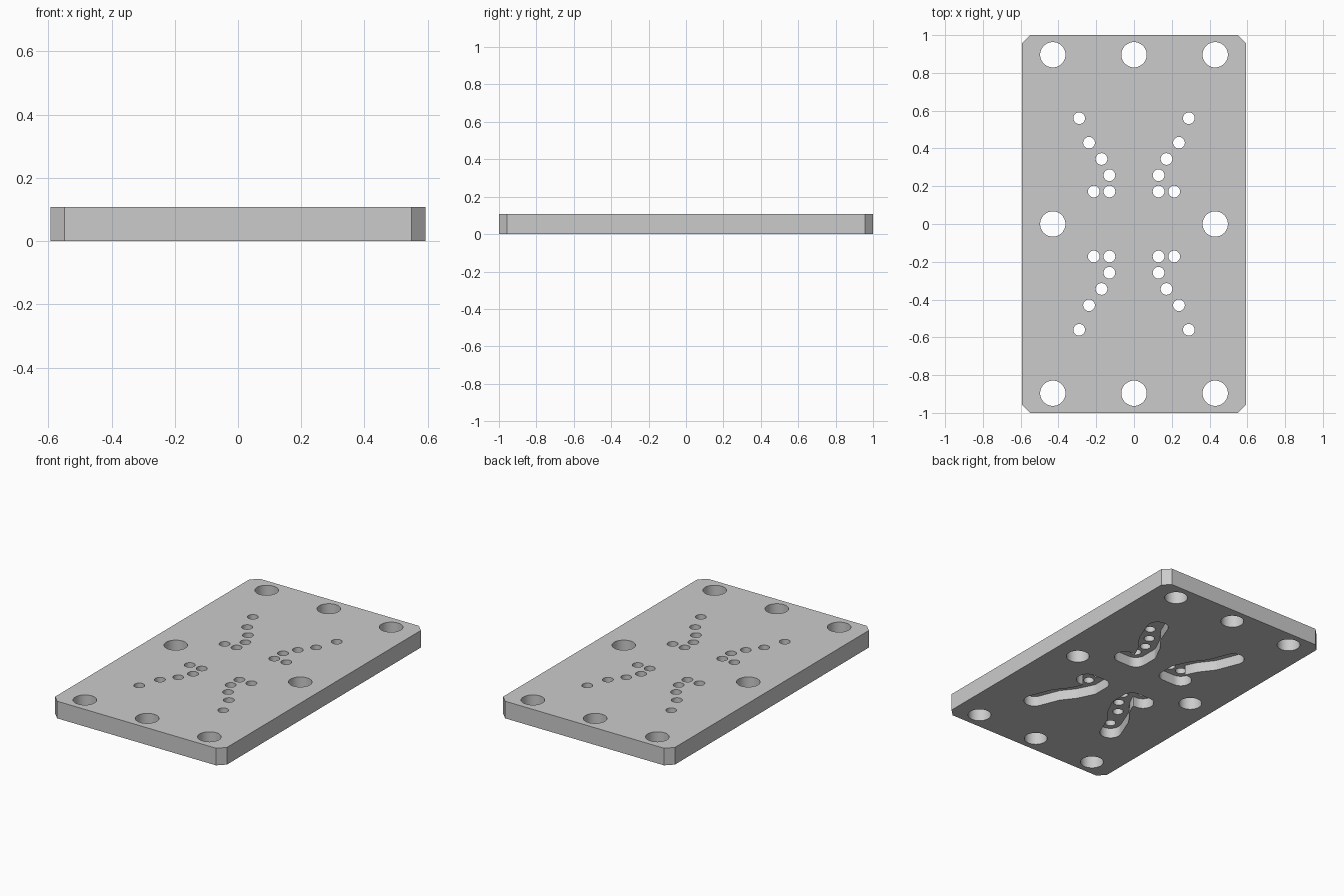
import bpy
import bmesh
from math import cos, sin, pi, radians
from mathutils import Vector

if "Cube" in bpy.data.objects:
    bpy.data.objects.remove(bpy.data.objects["Cube"])

HALF_X, HALF_Y, THICK, CHAMFER = 0.593, 1.0, 0.107, 0.044
BOLT_R, PIN_R, SLOT_R, SLOT_DEPTH = 0.067, 0.031, 0.063, 0.064
PIN_PATH = [(0.213, 0.172), (0.13, 0.172), (0.13, 0.258),
            (0.172, 0.344), (0.238, 0.43), (0.29, 0.56)]
QUADRANTS = [(sx, sy) for sx in (1, -1) for sy in (1, -1)]


def circle(x, y, r, n=40):
    return [(x + r * cos(2 * pi * i / n), y + r * sin(2 * pi * i / n)) for i in range(n)]


def slot_outline(path, r):
    """Offset an open path on both sides, with round ends and outer corners."""
    pts = [Vector(p) for p in path]
    loop = pts + pts[-2:0:-1]
    out = []
    for i, p in enumerate(loop):
        d0 = (p - loop[i - 1]).normalized()
        d1 = (loop[(i + 1) % len(loop)] - p).normalized()
        n0, n1 = Vector((d0.y, -d0.x)), Vector((d1.y, -d1.x))
        at_end = p in (pts[0], pts[-1])
        turn = pi if at_end else d1.angle_signed(d0)
        if turn > 0:
            steps = max(3, round(turn / radians(9)))
            for k in range(steps + 1):
                a = turn * k / steps
                out.append(p + r * (n0 * cos(a) + d0 * sin(a)))
        else:
            out.append(p + (n0 + n1) * r / (1 + n0.dot(n1)))
    return out


def prisms(name, outlines, z0, z1):
    """One object made of straight prisms, one for each outline."""
    bm = bmesh.new()
    for outline in outlines:
        face = bm.faces.new([bm.verts.new((x, y, z0)) for x, y in outline])
        top = bmesh.ops.extrude_face_region(bm, geom=[face])["geom"]
        bmesh.ops.translate(bm, vec=(0, 0, z1 - z0),
                            verts=[v for v in top if isinstance(v, bmesh.types.BMVert)])
    bmesh.ops.recalc_face_normals(bm, faces=bm.faces)
    mesh = bpy.data.meshes.new(name)
    bm.to_mesh(mesh)
    bm.free()
    obj = bpy.data.objects.new(name, mesh)
    bpy.context.collection.objects.link(obj)
    return obj


# Plate with chamfered corners
ix, iy = HALF_X - CHAMFER, HALF_Y - CHAMFER
plate = prisms("mounting_plate", [[
    (ix, -HALF_Y), (HALF_X, -iy), (HALF_X, iy), (ix, HALF_Y),
    (-ix, HALF_Y), (-HALF_X, iy), (-HALF_X, -iy), (-ix, -HALF_Y)]], 0, THICK)

# Bolt holes round the rim and pin holes in four mirrored rows
bolts = [(x, y) for x in (-0.43, 0, 0.43) for y in (-0.896, 0, 0.896) if x or y]
holes = [circle(x, y, BOLT_R) for x, y in bolts]
holes += [circle(sx * x, sy * y, PIN_R, 28) for sx, sy in QUADRANTS for x, y in PIN_PATH]

# Curved slots in the underside, following the pin rows
outline = slot_outline(PIN_PATH, SLOT_R)
slots = [[(sx * x, sy * y) for x, y in outline] for sx, sy in QUADRANTS]

cutters = [prisms("slot_cutter", slots, -0.05, SLOT_DEPTH),
           prisms("hole_cutter", holes, -0.1, THICK + 0.1)]
bpy.ops.object.select_all(action="DESELECT")
bpy.context.view_layer.objects.active = plate
plate.select_set(True)
for cutter in cutters:
    cutter.hide_render = True
    mod = plate.modifiers.new(cutter.name, "BOOLEAN")
    mod.operation, mod.solver, mod.object = "DIFFERENCE", "EXACT", cutter
    bpy.ops.object.modifier_apply(modifier=mod.name)
    bpy.data.objects.remove(cutter)

# Grey metal
grey = bpy.data.materials.new("grey_metal")
grey.use_nodes = True
colour = (0.6, 0.6, 0.6, 1)
grey.diffuse_color = colour
grey.node_tree.nodes["Principled BSDF"].inputs["Base Color"].default_value = colour
plate.data.materials.clear()
plate.data.materials.append(grey)
bpy.ops.object.shade_smooth_by_angle(angle=radians(30))
